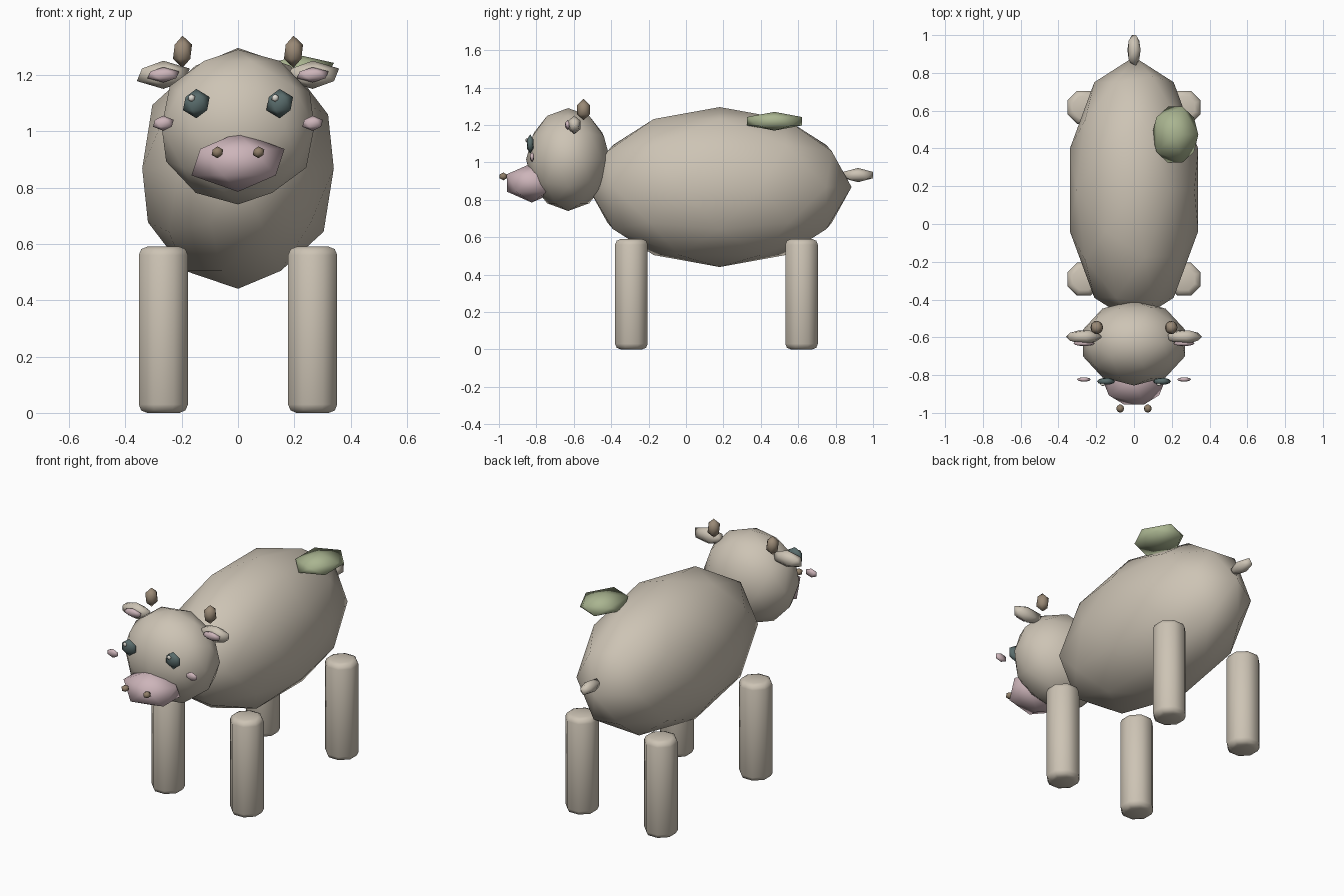
import bpy
import math

cube = bpy.data.objects.get("Cube")
if cube:
    bpy.data.objects.remove(cube, do_unlink=True)


def material(name, rgb):
    mat = bpy.data.materials.new(name)
    mat.use_nodes = True
    color = (*rgb, 1)
    mat.diffuse_color = color
    mat.node_tree.nodes["Principled BSDF"].inputs["Base Color"].default_value = color
    return mat


HIDE = material("cream hide", (0.61, 0.55, 0.46))
PINK = material("soft pink", (0.61, 0.46, 0.49))
GREEN = material("sage green", (0.40, 0.46, 0.28))
TEAL = material("dark teal", (0.10, 0.15, 0.15))
BROWN = material("nostril brown", (0.28, 0.21, 0.14))
HORN = material("horn tan", (0.32, 0.25, 0.18))
WHITE = material("eye glint", (0.72, 0.70, 0.64))


def finish(obj, name, mat):
    obj.name = name
    obj.data.materials.append(mat)
    bpy.ops.object.shade_smooth()
    return obj


def blob(name, center, radii, mat, detail=1):
    """Low-poly ellipsoid."""
    bpy.ops.mesh.primitive_ico_sphere_add(subdivisions=detail, radius=1, location=center)
    obj = bpy.context.object
    obj.scale = radii
    bpy.ops.object.transform_apply(location=False, rotation=False, scale=True)
    return finish(obj, name, mat)


def pair(name, center, radii, mat):
    """One blob on each side of the model."""
    x, y, z = center
    for side, sign in (("left", 1), ("right", -1)):
        blob(f"{side}_{name}", (sign * x, y, z), radii, mat)


def leg(name, x, y):
    height = 0.59
    bpy.ops.mesh.primitive_cylinder_add(vertices=8, radius=0.0945, depth=height,
                                        location=(x, y, height / 2))
    obj = bpy.context.object
    obj.rotation_euler.z = math.radians(22.5)
    bpy.ops.object.transform_apply(location=False, rotation=True, scale=False)
    finish(obj, name, HIDE)
    # Round only the rims at both ends
    bevel = obj.modifiers.new("rounded_ends", "BEVEL")
    bevel.width = 0.03
    bevel.segments = 2
    bevel.limit_method = "ANGLE"
    bevel.angle_limit = math.radians(60)


# Body, head, muzzle and tail
blob("body", (0, 0.18, 0.868), (0.3575, 0.705, 0.4275), HIDE, 2)
blob("head", (0, -0.63, 1.015), (0.285, 0.225, 0.275), HIDE, 2)
blob("muzzle", (0, -0.825, 0.89), (0.185, 0.155, 0.105), PINK)
blob("tail", (0, 0.92, 0.932), (0.039, 0.094, 0.038), HIDE)

# Patch on the back
blob("back_patch", (0.218, 0.473, 1.22), (0.137, 0.174, 0.05), GREEN)

# Face details
pair("eye", (0.148, -0.833, 1.098), (0.053, 0.021, 0.052), TEAL)
for side, x in (("left", 0.132), ("right", -0.165)):
    blob(f"{side}_eye_glint", (x, -0.85, 1.118), (0.014, 0.008, 0.014), WHITE)
pair("cheek", (0.265, -0.823, 1.028), (0.041, 0.013, 0.027), PINK)
pair("nostril", (0.073, -0.977, 0.925), (0.023, 0.024, 0.021), BROWN)

# Ears and horns
pair("ear", (0.265, -0.597, 1.2), (0.105, 0.039, 0.05), HIDE)
pair("inner_ear", (0.265, -0.632, 1.2), (0.063, 0.016, 0.027), PINK)
pair("horn", (0.197, -0.548, 1.282), (0.038, 0.04, 0.057), HORN)

# Legs
for end, y in (("front", -0.292), ("back", 0.618)):
    for side, x in (("left", 0.265), ("right", -0.265)):
        leg(f"{end}_{side}_leg", x, y)
